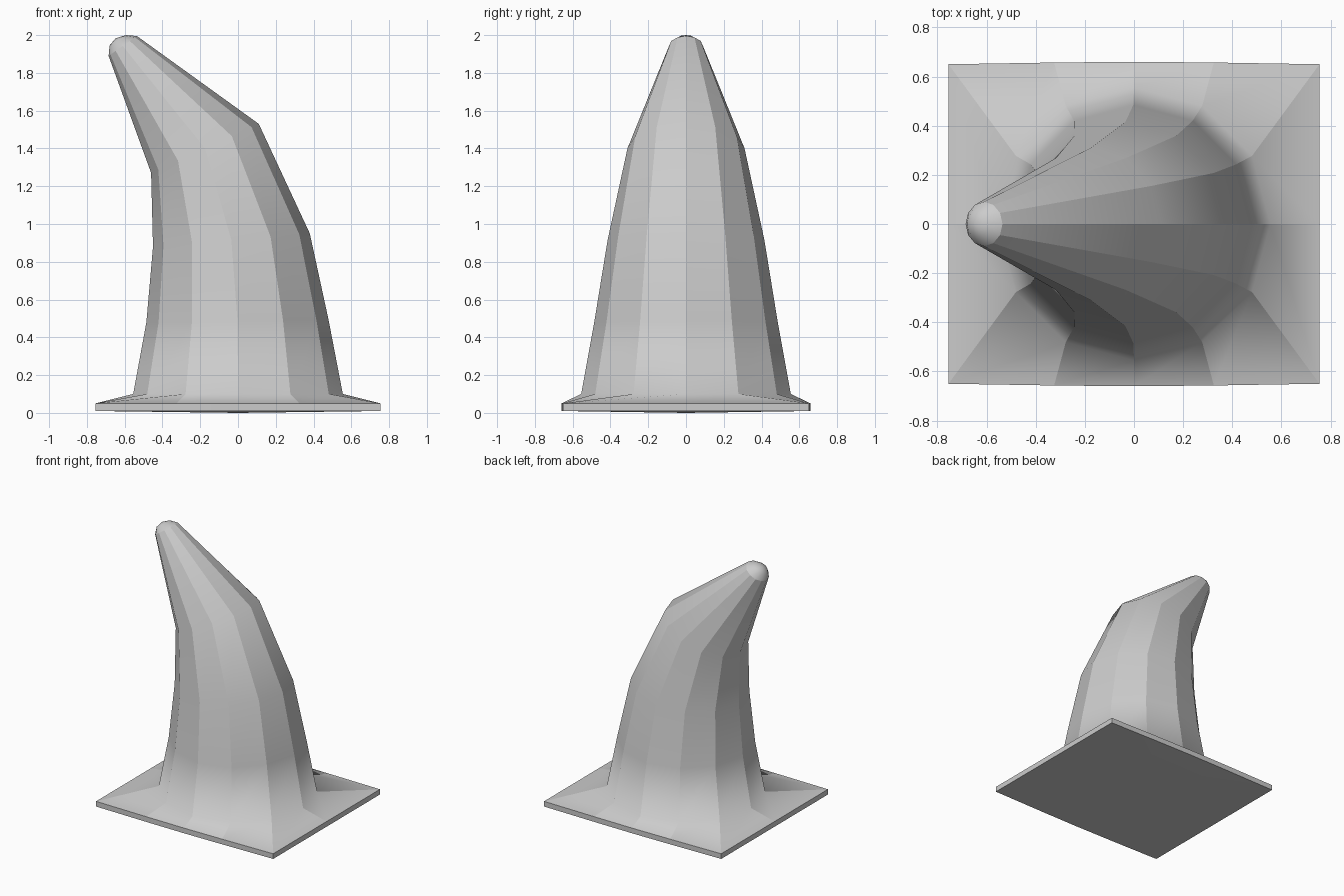
import bpy, bmesh
from math import cos, sin, pi

if "Cube" in bpy.data.objects:
    bpy.data.objects.remove(bpy.data.objects["Cube"])

N = 12
bm = bmesh.new()

def ring(left, right, ry):
    """Tilted elliptical ring given by its leftmost and rightmost (x, z) points."""
    (lx, lz), (rx, rz) = left, right
    cx, cz, hx, hz = (lx + rx) / 2, (lz + rz) / 2, (rx - lx) / 2, (rz - lz) / 2
    return [bm.verts.new((cx + hx * cos(2 * pi * i / N), ry * sin(2 * pi * i / N),
                          cz + hz * cos(2 * pi * i / N))) for i in range(N)]

def plate(z):
    """Rectangular outline with one point per horn side."""
    quarter = [(0.755, 0), (0.755, 0.65), (0.325, 0.657), (0, 0.66)]
    half = quarter + [(-x, y) for x, y in quarter[-2::-1]]
    return [bm.verts.new((x, y, z)) for x, y in half + [(x, -y) for x, y in half[-2:0:-1]]]

# base plate, flare and bent horn, then the rounded tip
rings = [
    plate(0.01), plate(0.05),
    ring((-0.555, 0.10), (0.555, 0.10), 0.555),
    ring((-0.485, 0.48), (0.48, 0.49), 0.485),
    ring((-0.45, 0.88), (0.38, 0.95), 0.415),
    ring((-0.46, 1.27), (0.11, 1.53), 0.31),
    ring((-0.685, 1.89), (-0.535, 1.995), 0.09),
    ring((-0.68, 1.945), (-0.594, 2.0), 0.055),
]
for k in range(len(rings) - 1):
    a, b = rings[k], rings[k + 1]
    for i in range(N):
        j = (i + 1) % N
        bm.faces.new((a[i], a[j], b[j], b[i]))

# closing fans: tip and slightly domed underside
tip = bm.verts.new((-0.648, 0, 1.983))
under = bm.verts.new((0, 0, 0))
for i in range(N):
    j = (i + 1) % N
    bm.faces.new((rings[-1][i], rings[-1][j], tip))
    bm.faces.new((rings[0][j], rings[0][i], under))

bmesh.ops.recalc_face_normals(bm, faces=bm.faces)
for f in bm.faces:
    f.smooth = True

# sharp edges: along the horn's length, the plate rim and the tip rim
def sharpen(a, b):
    bm.edges.get((a, b)).smooth = False

for i in range(N):
    for k in range(1, 6):
        sharpen(rings[k][i], rings[k + 1][i])
    for k in (0, 1, 6):
        sharpen(rings[k][i], rings[k][(i + 1) % N])
for i in (1, 5, 7, 11):
    sharpen(rings[0][i], rings[1][i])

mesh = bpy.data.meshes.new("horn_spike")
bm.to_mesh(mesh)
bm.free()
obj = bpy.data.objects.new("horn_spike", mesh)
bpy.context.collection.objects.link(obj)
